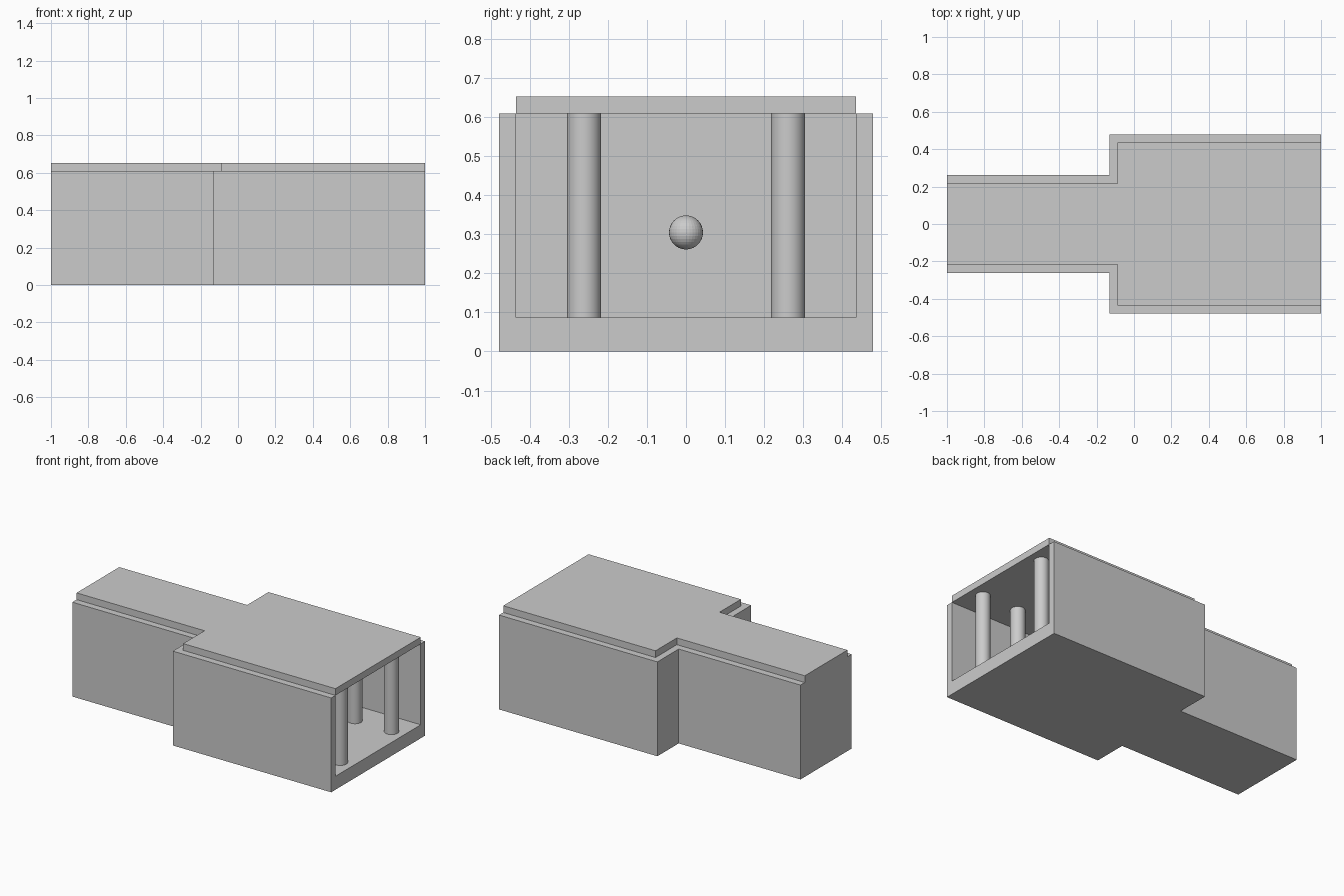
import bpy, bmesh
from math import radians

if "Cube" in bpy.data.objects:
    bpy.data.objects.remove(bpy.data.objects["Cube"])

U = 2 / 46           # module: one wall thickness
FLOOR, TOP = 2 * U, 14 * U


def t_prism(name, x0, step, x1, narrow, wide, z0, z1):
    """T-shaped outline (narrow at -x, wide at +x), extruded upwards."""
    half = [(x0, narrow), (step, narrow), (step, wide), (x1, wide)]
    outline = [(x, -y) for x, y in half] + [(x, y) for x, y in reversed(half)]
    bm = bmesh.new()
    face = bm.faces.new([bm.verts.new((x, y, z0)) for x, y in outline])
    ext = bmesh.ops.extrude_face_region(bm, geom=[face])
    verts = [v for v in ext["geom"] if isinstance(v, bmesh.types.BMVert)]
    bmesh.ops.translate(bm, verts=verts, vec=(0, 0, z1 - z0))
    bmesh.ops.recalc_face_normals(bm, faces=bm.faces)
    mesh = bpy.data.meshes.new(name)
    bm.to_mesh(mesh)
    bm.free()
    obj = bpy.data.objects.new(name, mesh)
    bpy.context.collection.objects.link(obj)
    return obj


# Hall: floor and walls, open at the +x end and at the top
hall = t_prism("hall", -1, -1 + 20 * U, 1, 6 * U, 11 * U, 0, TOP)
cutter = t_prism("hall_cutter", -1 + U, -1 + 21 * U, 1.2, 5 * U, 10 * U, FLOOR, TOP + 0.2)
cutter.hide_render = True
mod = hall.modifiers.new("hollow", 'BOOLEAN')
mod.operation = 'DIFFERENCE'
mod.solver = 'EXACT'
mod.object = cutter
bpy.context.view_layer.objects.active = hall
bpy.ops.object.modifier_apply(modifier=mod.name)
bpy.data.objects.remove(cutter)

# Roof slab, inset from the side walls
t_prism("roof", -1, -1 + 21 * U, 1, 5 * U, 10 * U, TOP, TOP + U)

# Two rows of columns in the wide part
for i in range(4):
    for side in (-1, 1):
        bpy.ops.mesh.primitive_cylinder_add(
            vertices=32, radius=U, depth=TOP - FLOOR,
            location=(1 - (2 + 6 * i) * U, side * 6 * U, (TOP + FLOOR) / 2))
        bpy.context.object.name = "column"
        bpy.ops.object.shade_smooth_by_angle(angle=radians(30))

# Ball in the narrow chamber
bpy.ops.mesh.primitive_uv_sphere_add(segments=32, ring_count=16, radius=U,
                                     location=(-1 + 10 * U, 0, 7 * U))
bpy.context.object.name = "ball"
